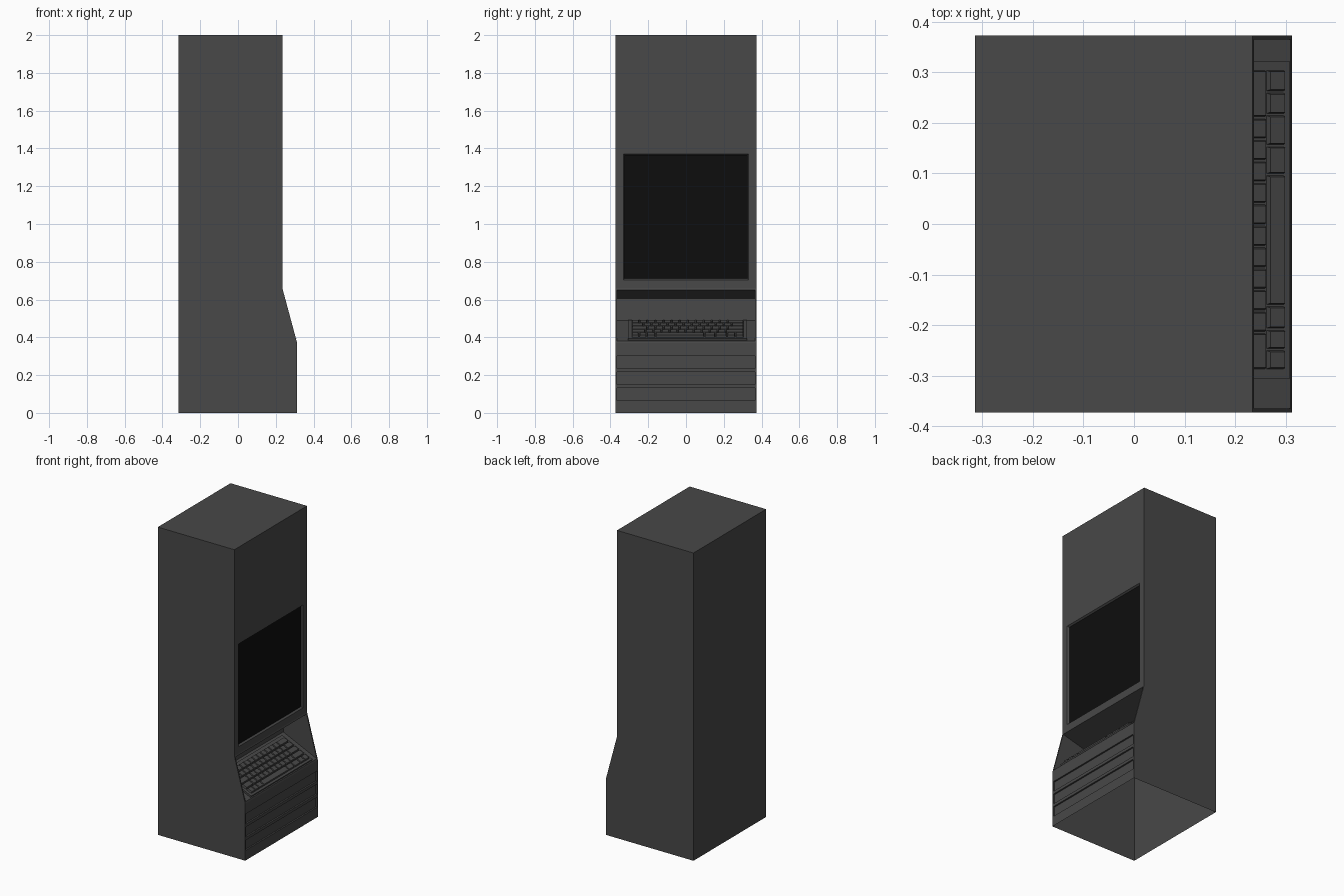
import bpy, bmesh, math
from mathutils import Vector

if "Cube" in bpy.data.objects:
    bpy.data.objects.remove(bpy.data.objects["Cube"])


def material(name, value):
    m = bpy.data.materials.new(name)
    m.diffuse_color = (value, value, value, 1)
    m.use_nodes = True
    m.node_tree.nodes["Principled BSDF"].inputs["Base Color"].default_value = m.diffuse_color
    return m


GREY = material("charcoal grey", 0.065)
BLACK = material("screen black", 0.004)


def finish(name, bm, mat):
    bmesh.ops.recalc_face_normals(bm, faces=bm.faces)
    me = bpy.data.meshes.new(name)
    bm.to_mesh(me)
    bm.free()
    me.materials.append(mat)
    ob = bpy.data.objects.new(name, me)
    bpy.context.collection.objects.link(ob)
    return ob


def bridge(bm, a, b):
    """Closed solid between two matching loops of points."""
    va = [bm.verts.new(p) for p in a]
    vb = [bm.verts.new(p) for p in b]
    bm.faces.new(va)
    bm.faces.new(vb[::-1])
    for i in range(len(va)):
        j = (i + 1) % len(va)
        bm.faces.new((va[i], vb[i], vb[j], va[j]))


def prism(name, profile, half):
    """Extrude an xz profile along y."""
    bm = bmesh.new()
    bridge(bm, [(x, -half, z) for x, z in profile], [(x, half, z) for x, z in profile])
    return finish(name, bm, GREY)


def rect(x, half, z0, z1):
    return [(x, -half, z0), (x, half, z0), (x, half, z1), (x, -half, z1)]


FRONT, BASE_FRONT, BACK = 0.235, 0.313, -0.315

# Cabinet shell
cabinet = prism("cabinet", [(BACK, 0), (BASE_FRONT, 0), (BASE_FRONT, 0.37), (FRONT, 0.66),
                            (FRONT, 2), (BACK, 2)], 0.373)

# Keyboard alcove cutter
slope = (BASE_FRONT - FRONT) / (0.66 - 0.37)
edge = lambda z: BASE_FRONT - (z - 0.37) * slope
cutters = [prism("alcove_cutter", [(edge(0.38), 0.38), (edge(0.38) + 0.1, 0.36),
                                   (edge(0.65) + 0.1, 0.676), (edge(0.65), 0.65),
                                   (0.07, 0.605), (0.07, 0.49)], 0.365)]

# Screen opening and three recessed front strips
bm = bmesh.new()
bridge(bm, rect(FRONT + 0.015, 0.342, 0.693, 1.381), rect(FRONT - 0.015, 0.322, 0.713, 1.361))
cutters.append(finish("screen_cutter", bm, GREY))
for i in range(3):
    z = 0.065 + i * 0.085
    bm = bmesh.new()
    bridge(bm, rect(BASE_FRONT + 0.05, 0.365, z, z + 0.066),
           rect(BASE_FRONT - 0.01, 0.365, z, z + 0.066))
    cutters.append(finish("strip_cutter", bm, GREY))

bpy.context.view_layer.objects.active = cabinet
for c in cutters:
    mod = cabinet.modifiers.new("cut", "BOOLEAN")
    mod.operation = "DIFFERENCE"
    mod.solver = "EXACT"
    mod.object = c
    bpy.ops.object.modifier_apply(modifier=mod.name)
for c in cutters:
    bpy.data.objects.remove(c)

# Open underside
bm = bmesh.new()
bm.from_mesh(cabinet.data)
bottom = [f for f in bm.faces if f.normal.z < -0.9 and f.calc_center_median().z < 0.01]
bmesh.ops.delete(bm, geom=bottom, context="FACES")
bm.to_mesh(cabinet.data)
bm.free()

# Screen
bm = bmesh.new()
bridge(bm, rect(FRONT - 0.011, 0.327, 0.708, 1.366), rect(FRONT - 0.017, 0.325, 0.710, 1.364))
finish("screen", bm, BLACK)

# Keyboard lies on the sloping deck: u runs up the slope, n away from it
ORIGIN = Vector((0.304, 0, 0.3825))
U = Vector((-0.24, 0, 0.11)).normalized()
N = Vector((0.11, 0, 0.24)).normalized()


def block(bm, y0, y1, u0, u1, n0, n1, taper=0.0):
    def loop(n, t):
        return [ORIGIN + U * u + N * n + Vector((0, y, 0))
                for u, y in ((u0 + t, y0 + t), (u1 - t, y0 + t), (u1 - t, y1 - t), (u0 + t, y1 - t))]
    bridge(bm, loop(n0, 0), loop(n1, taper))


bm = bmesh.new()
block(bm, -0.306, 0.322, 0, 0.238, -0.001, 0.012)
finish("keyboard_base", bm, GREY)

# Keys, front row first, widths in key units
rows = [[0.95, 0.95, 1.1, 6.1, 1.35, 1.45, 1.05, 1.05],
        [1.75] + [1] * 10 + [2.25],
        [2] + [1] * 10 + [2],
        [1.5] + [1] * 11 + [1.5],
        [1] * 12 + [2]]
UNIT, PITCH = 0.0425, 0.041
bm = bmesh.new()
for r, widths in enumerate(rows):
    y = -0.289
    u = 0.012 + r * PITCH
    for w in widths:
        block(bm, y + 0.002, y + w * UNIT - 0.002, u + 0.002, u + PITCH - 0.002,
              0.011, 0.024, 0.0025)
        y += w * UNIT
finish("keys", bm, GREY)
